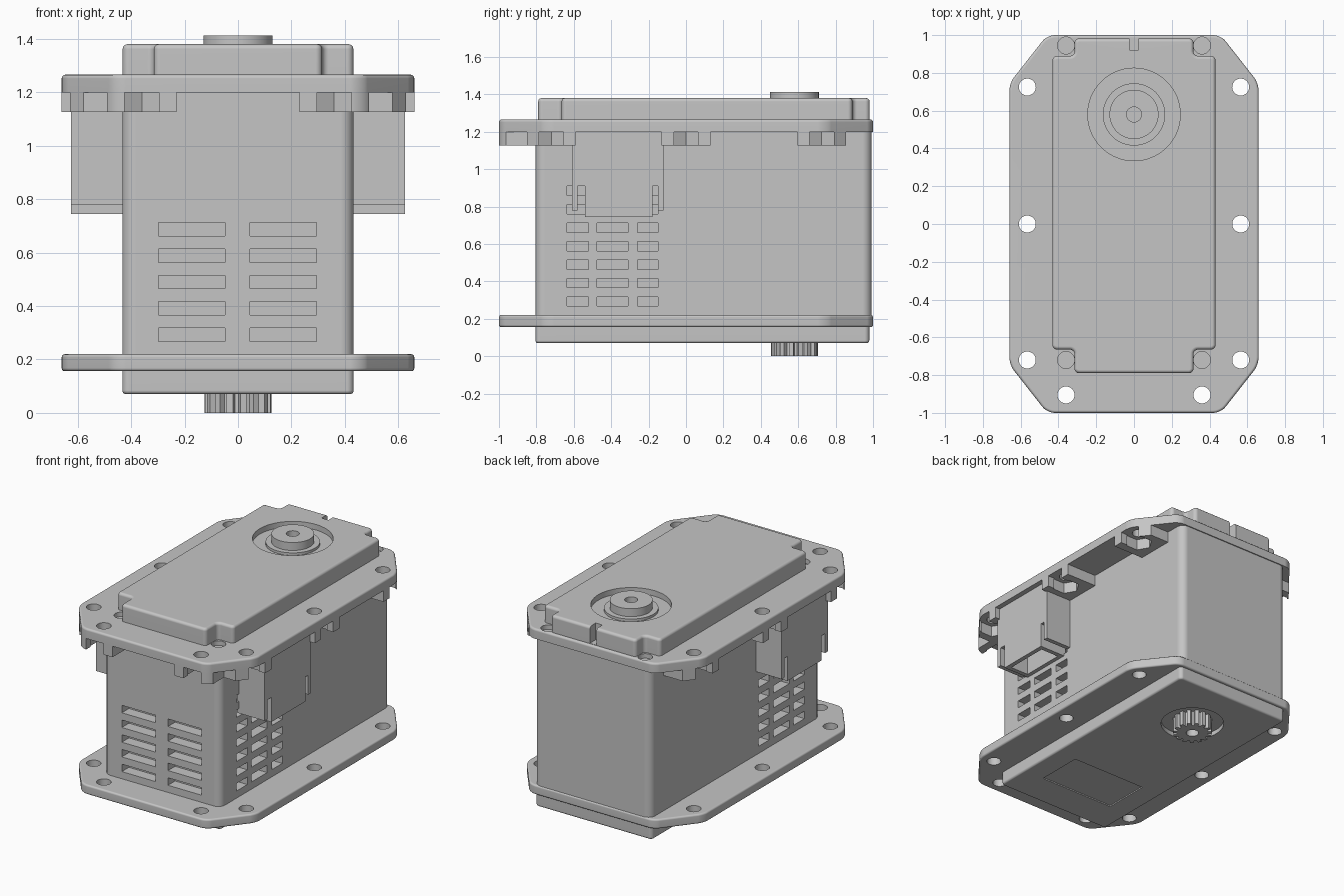
import bpy, bmesh
from math import cos, sin, pi, radians

if "Cube" in bpy.data.objects:
    bpy.data.objects.remove(bpy.data.objects["Cube"])

GREY = (0.56, 0.56, 0.56, 1)
mat = bpy.data.materials.new("light grey plastic")
mat.use_nodes = True
mat.diffuse_color = GREY
mat.node_tree.nodes["Principled BSDF"].inputs["Base Color"].default_value = GREY


def activate(ob):
    bpy.ops.object.select_all(action='DESELECT')
    ob.select_set(True)
    bpy.context.view_layer.objects.active = ob


def prism(name, outline, z0, z1, corner=0.0, rim=0.0, rims=("top", "bottom")):
    """Extrude an outline; corner rounds upright edges, rim rounds the ends."""
    bm = bmesh.new()
    face = bm.faces.new([bm.verts.new((x, y, z0)) for x, y in outline])
    up = bmesh.ops.extrude_face_region(bm, geom=[face])["geom"]
    for v in [g for g in up if isinstance(g, bmesh.types.BMVert)]:
        v.co.z = z1
    bmesh.ops.recalc_face_normals(bm, faces=bm.faces)
    if corner:
        edges = [e for e in bm.edges if abs(e.verts[0].co.z - e.verts[1].co.z) > 1e-5]
        bmesh.ops.bevel(bm, geom=edges, offset=corner, segments=5, profile=0.5,
                        affect='EDGES', clamp_overlap=True)
    if rim:
        levels = {"top": z1, "bottom": z0}
        edges = [e for e in bm.edges for r in rims
                 if all(abs(v.co.z - levels[r]) < 1e-5 for v in e.verts)]
        bmesh.ops.bevel(bm, geom=edges, offset=rim, segments=3, profile=0.5,
                        affect='EDGES', clamp_overlap=False)
    mesh = bpy.data.meshes.new(name)
    bm.to_mesh(mesh)
    bm.free()
    ob = bpy.data.objects.new(name, mesh)
    bpy.context.collection.objects.link(ob)
    mesh.materials.append(mat)
    return ob


def rect(x0, x1, y0, y1):
    return [(x0, y0), (x1, y0), (x1, y1), (x0, y1)]


def ring(x, y, r, n=40, turn=0.0):
    return [(x + r * cos(2 * pi * i / n + turn), y + r * sin(2 * pi * i / n + turn))
            for i in range(n)]


def box(name, x0, x1, y0, y1, z0, z1):
    return prism(name, rect(min(x0, x1), max(x0, x1), y0, y1), z0, z1)


def boolean(ob, tools, op='DIFFERENCE'):
    for tool in tools:
        tool.hide_render = True
        mod = ob.modifiers.new("cut", 'BOOLEAN')
        mod.operation, mod.object, mod.solver = op, tool, 'EXACT'
        activate(ob)
        bpy.ops.object.modifier_apply(modifier=mod.name)
        bpy.data.objects.remove(tool)
    return ob


def joined(parts):
    activate(parts[0])
    for p in parts:
        p.select_set(True)
    bpy.ops.object.join()
    return bpy.context.object


SIDES = (-1, 1)
SHAFT_Y = 0.58
FLANGE = [(-.46, -1), (.46, -1), (.66, -.745), (.66, .745),
          (.46, 1), (-.46, 1), (-.66, .745), (-.66, -.745)]
HOLES = [(s * x, y) for s in SIDES
         for x, y in ((.565, .725), (.565, 0), (.565, -.72), (.36, -.905))]
SCREWS = [(s * .36, y) for s in SIDES for y in (-.72, .945)]


def hole_cutters(points, z0, z1, r=.045):
    return joined([prism("hole_cutter", ring(x, y, r, 24), z0, z1) for x, y in points])


# Main case with vent slots at the front and on both sides
case = prism("main_case", rect(-.433, .433, -.805, .993), .19, 1.23, corner=.05)
slots = []
for row in range(7):
    z = .268 + row * .0985
    if row < 5:
        slots += [box("slot", x, x + .248, -.9, -.73, z, z + .05) for x in (-.297, .045)]
    for s in SIDES:
        slots += [box("slot", s * .36, s * .5, a, b, z, z + .05)
                  for a, b in ((-.635, -.52), (-.475, -.31), (-.26, -.15))]
boolean(case, [joined(slots)])

# Mounting flanges
lower = prism("lower_flange", FLANGE, .156, .22, corner=.04, rim=.012)
upper = prism("upper_flange", FLANGE, 1.2, 1.266, corner=.04, rim=.014, rims=("top",))
boolean(lower, [hole_cutters(HOLES, .1, .3)])
boolean(upper, [hole_cutters(HOLES, 1.1, 1.4), hole_cutters(SCREWS, 1.236, 1.4)])

# Nut pockets under the upper flange, open outwards
LUG_Z0, LUG_Z1 = 1.126, 1.202
for x, y in HOLES:
    s = 1 if x > 0 else -1
    if abs(x) > .5:
        lug = box("nut_pocket", s * .42, s * .66, y - .13, y + .13, LUG_Z0, LUG_Z1)
        mouth = box("mouth", x, s * .8, y - .065, y + .065, LUG_Z0 - .1, LUG_Z1 + .1)
        turn = 0
    else:
        lug = box("nut_pocket", x - .13, x + .13, -1, -.79, LUG_Z0, LUG_Z1)
        mouth = box("mouth", x - .065, x + .065, -1.2, y, LUG_Z0 - .1, LUG_Z1 + .1)
        turn = pi / 6
    nut = prism("nut", ring(x, y, .085, 6, turn), LUG_Z0 - .1, LUG_Z1 + .1)
    clip = prism("clip", FLANGE, 1, 1.3, corner=.04)
    boolean(lug, [clip], 'INTERSECT')
    boolean(lug, [nut, mouth])

# Connector shrouds on both sides: open socket between two slotted cheeks
for s in SIDES:
    shroud = box("connector_shroud", s * .42, s * .625, -.61, -.12, .78, 1.203)
    boolean(shroud, [box("lip", s * .42, s * .625, -.54, -.18, .745, 1)], 'UNION')
    cutters = [box("socket", s * .46, s * .595, -.51, -.21, .6, .95)]
    cutters += [box("slit", s * .4, s * .7, a, b, .7, .91)
                for a, b in ((-.58, -.54), (-.18, -.15))]
    boolean(shroud, cutters)

# Top cover with notched corners, shaft recess and rear slit
half = [(.315, -.79), (.315, -.665), (.432, -.665), (.432, .89), (.315, .89), (.315, .982)]
outline = half + [(-x, y) for x, y in reversed(half)]
cover = prism("top_cover", outline, 1.258, 1.38, corner=.024, rim=.018, rims=("top",))
boolean(cover, [prism("recess", ring(0, SHAFT_Y, .245, 64), 1.343, 1.5),
                box("slit", -.025, .025, .92, 1.1, 1.268, 1.5)])

# Bottom cover with gear recess and label recess
base = prism("bottom_cover", rect(-.433, .433, -.805, .98), .07, .17,
             corner=.025, rim=.014, rims=("bottom",))
boolean(base, [prism("recess", ring(0, SHAFT_Y, .2, 64), 0, .1),
               box("label_recess", -.28, .28, -.57, -.25, 0, .078)])

# Upper pivot: low collar and taller boss with a bore
collar = prism("pivot_collar", ring(0, SHAFT_Y, .165, 48), 1.33, 1.36)
boss = prism("pivot_boss", ring(0, SHAFT_Y, .13, 48), 1.33, 1.413)
boolean(boss, [prism("bore", ring(0, SHAFT_Y, .04, 24), 1.375, 1.5)])

# Toothed output shaft underneath
TEETH = 15
teeth = []
for i in range(TEETH):
    for part, r in ((0, .1), (.3, .1), (.42, .125), (.88, .125)):
        a = 2 * pi * (i + part) / TEETH
        teeth.append((r * cos(a), SHAFT_Y + r * sin(a)))
gear = prism("output_gear", teeth, 0, .12)
boolean(gear, [prism("bore", ring(0, SHAFT_Y, .04, 24), -.1, .05)])

# Crisp edges, smooth rounded corners and flat large faces
for ob in [o for o in bpy.context.scene.objects if o.type == 'MESH']:
    activate(ob)
    bpy.ops.object.shade_smooth_by_angle(angle=radians(32))
    ob.modifiers.new("flat_faces", 'WEIGHTED_NORMAL').keep_sharp = True
